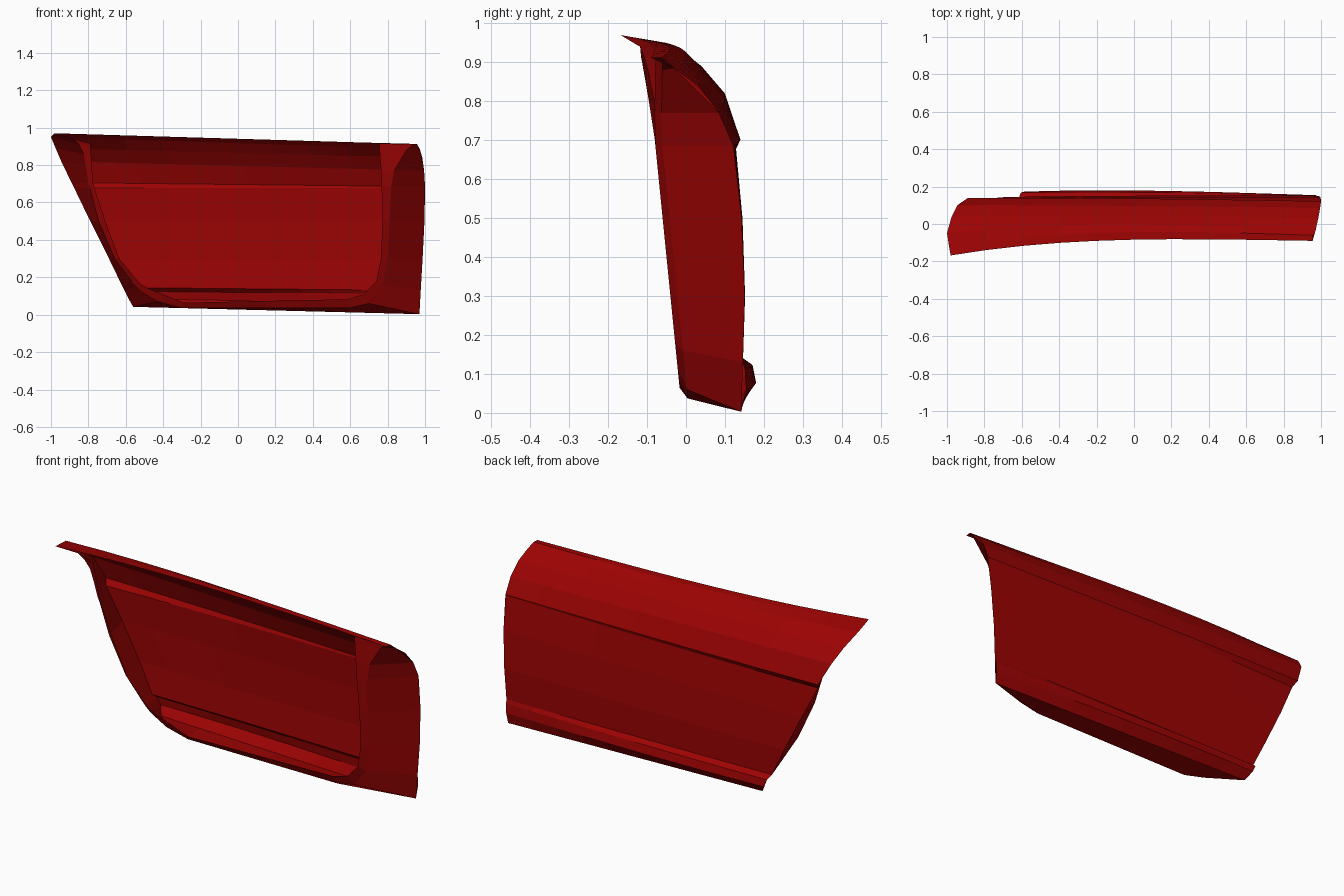
import bpy, bmesh
from mathutils import Vector

paint = bpy.data.materials.new("red_paint")
paint.diffuse_color = (0.34, 0.001, 0.001, 1)

# Skin rows, top to bottom: right x,y,z / left x,y,z / outward bow at mid length
ROWS = [
    (.955, -.090, .912, -.980, -.168, .970, .045),
    (.957, -.060, .913, -.985, -.142, .964, .058),
    (.972, -.030, .885, -1.00, -.050, .950, .040),
    (.985, .030, .840, -.975, .040, .890, .010),
    (.995, .085, .770, -.945, .100, .820, .004),
    (1.00, .122, .685, -.890, .138, .706, .006),
    (1.00, .121, .679, -.875, .116, .676, .010),
    (.997, .143, .500, -.790, .135, .500, .006),
    (.987, .151, .300, -.690, .144, .300, .004),
    (.977, .146, .130, -.615, .140, .145, .003),
    (.976, .151, .110, -.605, .168, .125, .008),
    (.973, .154, .060, -.585, .173, .085, .013),
    (.970, .142, .003, -.560, .142, .042, .000),
]
COLS = 10


def skin_point(row, t):
    """Point on the outer skin; t runs 0 (right end) to 1 (left end)."""
    r = ROWS[row]
    p = Vector(r[0:3]).lerp(Vector(r[3:6]), t)
    p.y += r[6] * 4 * t * (1 - t) * (.6 + .8 * t)
    return p


def strip_object(name, lines):
    """Bridge equal-length polylines into a flat shaded sheet."""
    bm = bmesh.new()
    grid = [[bm.verts.new(p) for p in line] for line in lines]
    for a, b in zip(grid, grid[1:]):
        for i in range(len(a) - 1):
            bm.faces.new((a[i], a[i + 1], b[i + 1], b[i]))
    bmesh.ops.recalc_face_normals(bm, faces=bm.faces)
    mesh = bpy.data.meshes.new(name)
    bm.to_mesh(mesh)
    bm.free()
    mesh.materials.append(paint)
    ob = bpy.data.objects.new(name, mesh)
    bpy.context.collection.objects.link(ob)
    return ob


# Outer skin with top lip, waist crease and sill bulge
strip_object("outer_skin", [[skin_point(i, j / COLS) for j in range(COLS + 1)]
                            for i in range(len(ROWS))])

# Jamb rim corners (outer x,z / inner x,z) keyed to a skin row, for each side
RIGHT = {
    0: (.940, .911, .755, .916), 2: (.900, .880, .757, .880),
    4: (.835, .770, .765, .770), 5: (.820, .685, .768, .685),
    7: (.810, .500, .772, .500), 8: (.800, .300, .765, .300),
    9: (.775, .160, .740, .180), 12: (.700, .060, .675, .110),
}
LEFT = {
    12: (-.430, .070, -.390, .105), 11: (-.520, .125, -.480, .140),
    10: (-.550, .155, -.520, .165), 9: (-.570, .180, -.540, .185),
    8: (-.660, .300, -.635, .300), 7: (-.745, .500, -.710, .500),
    6: (-.790, .675, -.767, .675), 5: (-.800, .702, -.775, .702),
    4: (-.815, .800, -.782, .800), 3: (-.825, .860, -.786, .860),
    2: (-.850, .910, -.788, .895), 0: (-.880, .940, -.790, .915),
}
# Straight sill run between the two sides
SILL = [(12, t, (.97 - 1.5 * t, .037, .95 - 1.46 * t, .09 - .03 * t))
        for t in (.25, .55, .85)]
JAMB = ([(r, 0, c) for r, c in RIGHT.items()] + SILL
        + [(r, 1, c) for r, c in LEFT.items()])


def rim(x, z, setback):
    """Rim corner on the leaning inner plane, eased at both top corners."""
    top = max(0, z - .72)
    ease = .12 * top if x > 0 else -max(0, -x - .7) * top * .8
    return Vector((x, -.01 - .1 * z + setback + ease, z))


edge = [skin_point(r, t) for r, t, _ in JAMB]
outer = [rim(c[0], c[1], .018) for _, _, c in JAMB]
inner = [rim(c[2], c[3], 0) for _, _, c in JAMB]
strip_object("door_jamb", [edge, outer, inner])
